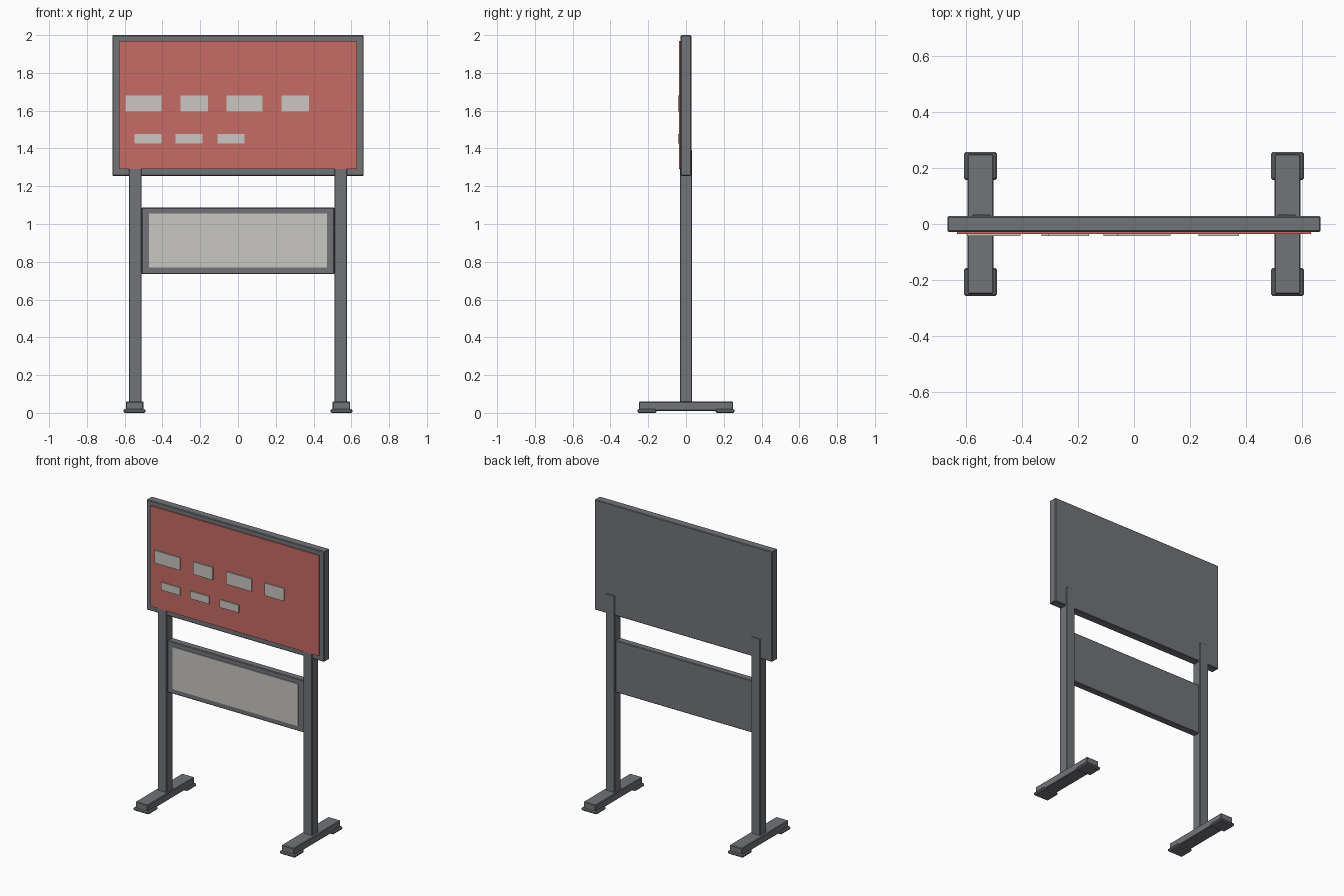
import bpy

if "Cube" in bpy.data.objects:
    bpy.data.objects.remove(bpy.data.objects["Cube"], do_unlink=True)


def material(name, rgb):
    mat = bpy.data.materials.new(name)
    mat.use_nodes = True
    mat.diffuse_color = (*rgb, 1)
    mat.node_tree.nodes["Principled BSDF"].inputs["Base Color"].default_value = (*rgb, 1)
    return mat


STEEL = material("grey steel", (0.17, 0.175, 0.19))
RED = material("red board", (0.57, 0.15, 0.13))
PAPER = material("pale paper", (0.58, 0.57, 0.54))


def box(name, x, y, z, mat, bevel=0.0):
    """Box from (min, max) ranges, with optional chamfered edges."""
    ranges = (x, y, z)
    bpy.ops.mesh.primitive_cube_add(size=1, location=[(a + b) / 2 for a, b in ranges])
    obj = bpy.context.object
    obj.name = name
    obj.scale = [b - a for a, b in ranges]
    bpy.ops.object.transform_apply(location=False, rotation=False, scale=True)
    obj.data.materials.append(mat)
    if bevel:
        mod = obj.modifiers.new("chamfer", 'BEVEL')
        mod.width = bevel
        mod.segments = 1
    return obj


# Upper notice board
box("board_frame", (-0.665, 0.665), (-0.028, 0.028), (1.255, 2.0), STEEL, 0.004)
box("board_face", (-0.63, 0.63), (-0.036, -0.02), (1.29, 1.97), RED)

# Lower information panel
box("panel_frame", (-0.51, 0.51), (-0.024, 0.024), (0.735, 1.087), STEEL, 0.004)
box("panel_face", (-0.47, 0.47), (-0.03, -0.02), (0.77, 1.055), PAPER)

# Two rows of pinned notices: (left edge, width)
rows = {
    "upper_notice": ((1.595, 1.68), ((-0.595, 0.19), (-0.305, 0.145), (-0.06, 0.19), (0.23, 0.145))),
    "lower_notice": ((1.425, 1.477), ((-0.547, 0.143), (-0.33, 0.143), (-0.108, 0.143))),
}
for name, (z, notices) in rows.items():
    for x, width in notices:
        box(name, (x, x + width), (-0.043, -0.034), z, PAPER)

# Posts, foot bars and foot pads on both sides
for side, s in (("left", 1), ("right", -1)):
    def span(centre, half):
        return (s * centre - half, s * centre + half)

    box(side + "_post", span(0.544, 0.033), (-0.033, 0.033), (0.05, 1.39), STEEL, 0.003)
    box(side + "_foot_bar", span(0.547, 0.046), (-0.25, 0.25), (0.01, 0.06), STEEL, 0.004)
    for end, e in (("front", -1), ("back", 1)):
        y = sorted((e * 0.156, e * 0.257))
        box(f"{side}_{end}_foot_pad", span(0.547, 0.058), y, (0.0, 0.02), STEEL, 0.006)
